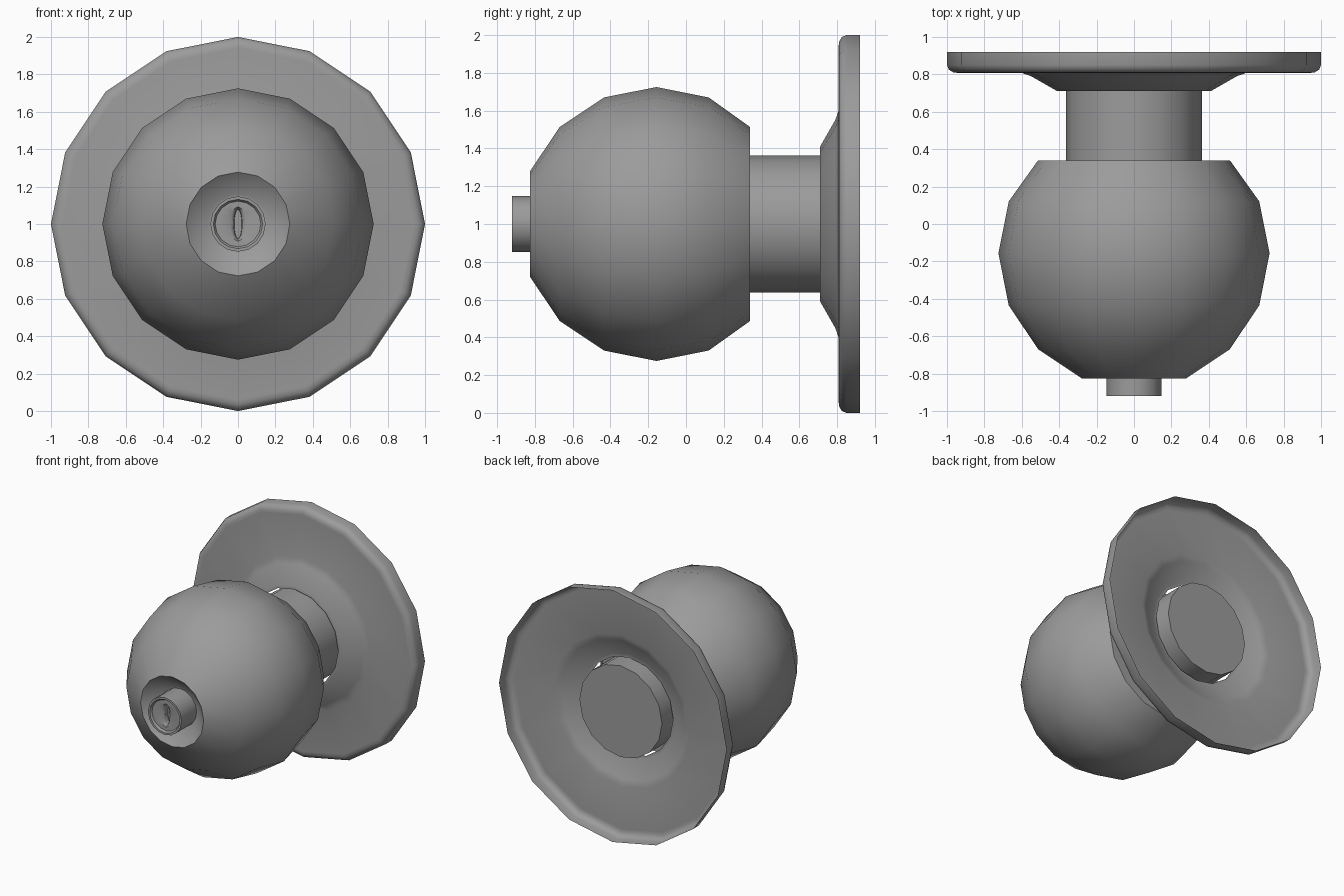
import bpy, bmesh
from math import sin, cos, pi, radians

if "Cube" in bpy.data.objects:
    bpy.data.objects.remove(bpy.data.objects["Cube"])

SIDES = 16
metal = bpy.data.materials.new("dark_metal")
metal.diffuse_color = (0.33, 0.33, 0.33, 1)
metal.use_nodes = True
metal.node_tree.nodes["Principled BSDF"].inputs["Base Color"].default_value = metal.diffuse_color


def lathe(name, profile, cap_back=False, cap_front=False):
    """Rings (x radius, z radius, y) around the y axis at z = 1, from back to front."""
    bm = bmesh.new()
    rings = [[bm.verts.new((rx * cos(2 * pi * k / SIDES), y, 1 + rz * sin(2 * pi * k / SIDES)))
              for k in range(SIDES)] for rx, rz, y in profile]
    for a, b in zip(rings, rings[1:]):
        for k in range(SIDES):
            n = (k + 1) % SIDES
            bm.faces.new((a[k], a[n], b[n], b[k]))
    if cap_back:
        bm.faces.new(rings[0][::-1])
    if cap_front:
        bm.faces.new(rings[-1])
    mesh = bpy.data.meshes.new(name)
    bm.to_mesh(mesh)
    bm.free()
    mesh.materials.append(metal)
    obj = bpy.data.objects.new(name, mesh)
    bpy.context.collection.objects.link(obj)
    bpy.ops.object.select_all(action='DESELECT')
    obj.select_set(True)
    bpy.context.view_layer.objects.active = obj
    bpy.ops.object.shade_smooth_by_angle(angle=radians(45))
    return obj


def circles(points):
    return [(r, r, y) for r, y in points]


# Wall plate: hollow shell, open at the back, with a raised cone around the neck hole
lathe("wall_plate", circles([(1.0, 0.92), (1.0, 0.85), (0.99, 0.825), (0.965, 0.81), (0.94, 0.808),
                             (0.60, 0.808), (0.55, 0.79), (0.41, 0.71), (0.385, 0.71)]))

# Neck between plate and knob, passing through the cone
lathe("neck", circles([(0.363, 0.82), (0.363, 0.32)]), cap_back=True)

# Knob: faceted ball with a conical recess at the front
R, CY = 0.725, -0.157
ball = [(R * cos(radians(a)), CY + R * sin(radians(a))) for a in (22.5, 0, -22.5, -45, -67.5)]
lathe("knob", circles([(0.36, 0.34), (0.513, 0.34)] + ball + [(0.16, -0.73), (0.14, -0.73)]))

# Lock cylinder with stepped face and oval key slot
lathe("lock_cylinder", circles([(0.148, -0.72), (0.148, -0.92), (0.132, -0.92), (0.122, -0.905)])
      + [(0.042, 0.092, -0.905), (0.022, 0.08, -0.888), (0.02, 0.078, -0.85)], cap_front=True)
